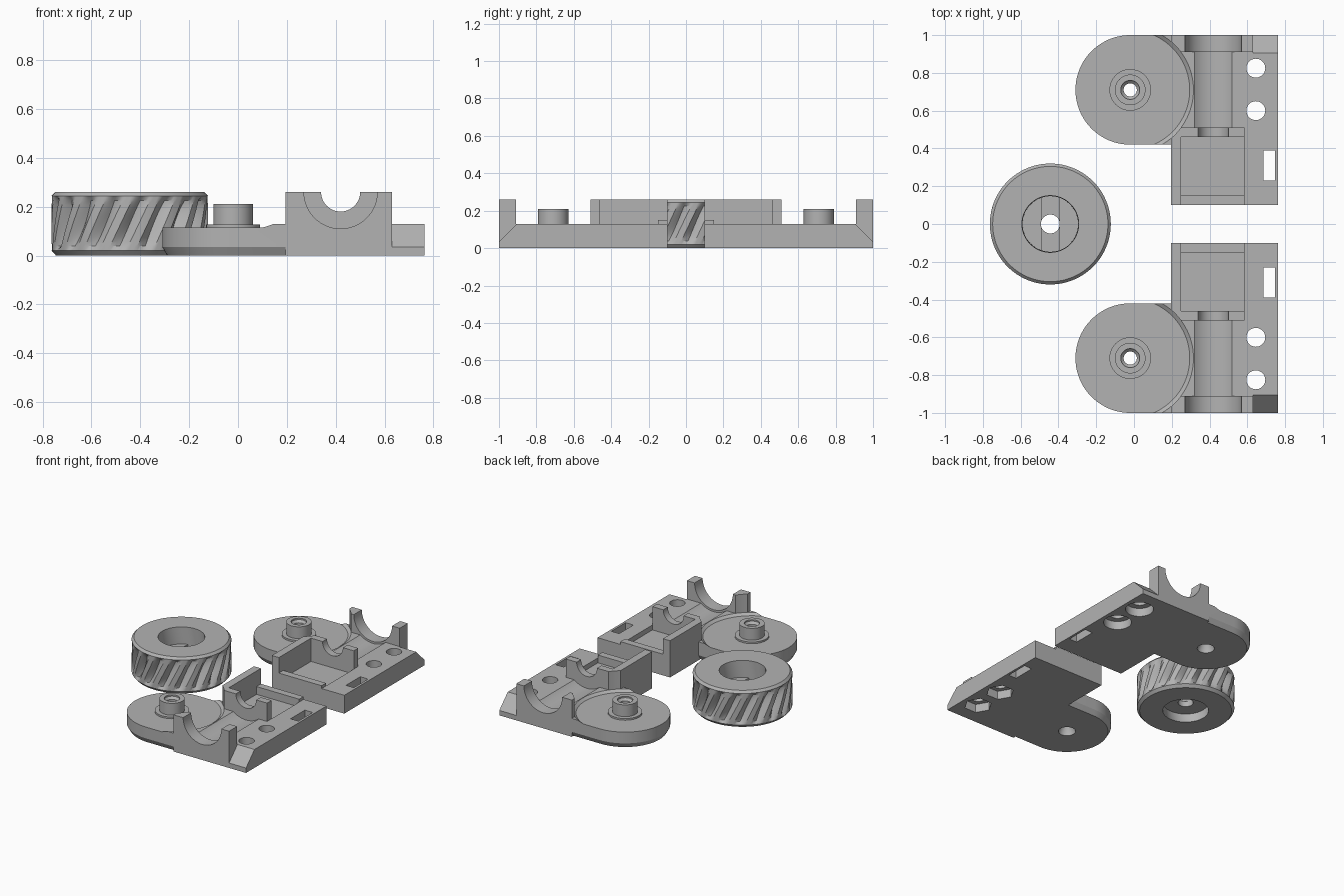
import bpy, bmesh, math
from mathutils import Vector

if "Cube" in bpy.data.objects:
    bpy.data.objects.remove(bpy.data.objects["Cube"])

grey = bpy.data.materials.new("plain grey")
grey.diffuse_color = (0.45, 0.45, 0.45, 1)
grey.use_nodes = True
grey.node_tree.nodes["Principled BSDF"].inputs["Base Color"].default_value = grey.diffuse_color


def make(name, verts, faces):
    me = bpy.data.meshes.new(name)
    me.from_pydata(verts, [], faces)
    bm = bmesh.new()
    bm.from_mesh(me)
    bmesh.ops.recalc_face_normals(bm, faces=bm.faces)
    bm.to_mesh(me)
    bm.free()
    ob = bpy.data.objects.new(name, me)
    bpy.context.collection.objects.link(ob)
    me.materials.append(grey)
    return ob


def loft(name, rings):
    """Solid through rings of equal point count."""
    n = len(rings[0])
    verts = [p for r in rings for p in r]
    faces = [tuple(range(n)), tuple(range(len(verts) - n, len(verts)))]
    for k in range(len(rings) - 1):
        for i in range(n):
            j = (i + 1) % n
            faces.append((k * n + i, k * n + j, (k + 1) * n + j, (k + 1) * n + i))
    return make(name, verts, faces)


def box(x0, x1, y0, y1, z0, z1, name="piece"):
    return loft(name, [[(x0, y0, z), (x1, y0, z), (x1, y1, z), (x0, y1, z)] for z in (z0, z1)])


def turned(cx, cy, profile, n=64, name="piece"):
    """Upright solid of (radius, z) steps."""
    a = [math.tau * i / n for i in range(n)]
    return loft(name, [[(cx + r * math.cos(t), cy + r * math.sin(t), z) for t in a]
                       for r, z in profile])


def lying(cx, cz, r, y0, y1, n=64):
    """Cylinder along y."""
    a = [math.tau * i / n for i in range(n)]
    return loft("piece", [[(cx + r * math.cos(t), y, cz + r * math.sin(t)) for t in a]
                          for y in (y0, y1)])


def combine(ob, other, op):
    mod = ob.modifiers.new("bool", 'BOOLEAN')
    mod.operation, mod.solver, mod.object = op, 'EXACT', other
    bpy.context.view_layer.objects.active = ob
    bpy.ops.object.modifier_apply(modifier=mod.name)
    bpy.data.objects.remove(other)


def add(ob, other):
    combine(ob, other, 'UNION')


def cut(ob, other):
    combine(ob, other, 'DIFFERENCE')


def smooth(ob):
    bpy.ops.object.select_all(action='DESELECT')
    ob.select_set(True)
    bpy.context.view_layer.objects.active = ob
    bpy.ops.object.shade_smooth_by_angle(angle=math.radians(25))


AX, AZ = 0.42, 0.26      # shaft axis
DX, DY = -0.02, 0.71     # pivot of the round arm


def bracket(name, side, trap_sides):
    body = box(0.195, 0.763, 0.1, 1.0, 0, 0.13, name)
    # round arm with a chamfered underside
    rings = []
    for r, z in ((0.27, 0), (0.29, 0.035), (0.29, 0.13)):
        arc = [math.pi / 2 + math.pi * i / 40 for i in range(41)]
        rings.append([(DX + r * math.cos(t), DY + r * math.sin(t), z) for t in arc]
                     + [(0.25, DY - r, z), (0.25, DY + r, z)])
    add(body, loft("piece", rings))
    # end saddle, pocket side wall, notched wall and low lip
    add(body, box(0.195, 0.63, 0.91, 1.0, 0.05, 0.26))
    add(body, box(0.195, 0.25, 0.1, 0.51, 0.05, 0.26))
    add(body, box(0.195, 0.585, 0.46, 0.51, 0.05, 0.26))
    add(body, box(0.22, 0.585, 0.1, 0.15, 0.05, 0.15))
    # recess round the arm
    cut(body, turned(DX, DY, [(0.315, 0.115), (0.335, 0.13), (0.335, 0.4)], 96))
    # pocket, shaft notch, trough and saddle bore
    cut(body, box(0.25, 0.585, 0.15, 0.46, 0.095, 0.4))
    cut(body, lying(AX, AZ, 0.08, 0.44, 0.56))
    cut(body, lying(AX, AZ, 0.164, 0.51, 0.91))
    cut(body, lying(AX, AZ, 0.15, 0.88, 1.1))
    # sloped outer corner
    cut(body, loft("piece", [[(x, 1.05, -0.015), (x, 0.85, 0.185), (x, 1.05, 0.185)]
                             for x in (0.63, 0.9)]))
    # pivot boss with a countersunk bore
    add(body, turned(DX, DY, [(0.11, 0.06), (0.11, 0.127), (0.081, 0.127), (0.081, 0.21)]))
    cut(body, turned(DX, DY, [(0.058, -0.02), (0.055, 0.02), (0.035, 0.06), (0.035, 0.185),
                              (0.05, 0.2), (0.05, 0.3)], 40))
    # bolt holes with traps underneath, and the tie slot
    for y in (0.6, 0.825):
        cut(body, turned(0.645, y, [(0.05, -0.1), (0.05, 0.3)], 40))
        cut(body, turned(0.645, y, [(0.092, -0.1), (0.092, 0.06)], trap_sides))
    cut(body, box(0.685, 0.746, 0.23, 0.39, -0.1, 0.3))
    if side < 0:
        for v in body.data.vertices:
            v.co.y = -v.co.y
        body.data.flip_normals()
    smooth(body)


bracket("back_bracket", 1, 40)
bracket("front_bracket", -1, 6)

# gear wheel rim with slanted tapering teeth
WX, R, TEETH, STEPS = -0.443, 0.32, 18, 12
N = TEETH * STEPS
rows = [(0.15, 0.0, 0), (0.302, 0.0, 0), (R, 0.02, 0)]
rows += [(R, 0.02 + 0.224 * k / 12, 0.036 * math.sin(math.pi * k / 12) ** 0.5)
         for k in range(1, 12)]
rows += [(R, 0.244, 0), (0.305, 0.26, 0), (0.15, 0.26, 0)]
verts, faces = [], []
for r, z, depth in rows:
    twist = 0.33 * (z - 0.13) / 0.22
    for i in range(N):
        wave = abs((i % STEPS) / STEPS * 2 - 1)
        groove = max(0.0, 1 - wave * 1.5)
        t = math.tau * i / N + twist
        rr = r - depth * groove
        verts.append((WX + rr * math.cos(t), rr * math.sin(t), z))
M = len(rows)
for k in range(M):
    for i in range(N):
        j, q = (i + 1) % N, (k + 1) % M
        faces.append((k * N + i, k * N + j, q * N + j, q * N + i))
smooth(make("gear_rim", verts, faces))

# web inside the wheel, with a key slot and a bore
web = turned(WX, 0, [(0.152, 0.06), (0.152, 0.14)], name="gear_web")
cut(web, box(WX - 0.048, WX + 0.048, -0.147, 0.147, 0.1, 0.3))
cut(web, turned(WX, 0, [(0.05, 0), (0.05, 0.3)], 40))
smooth(web)
